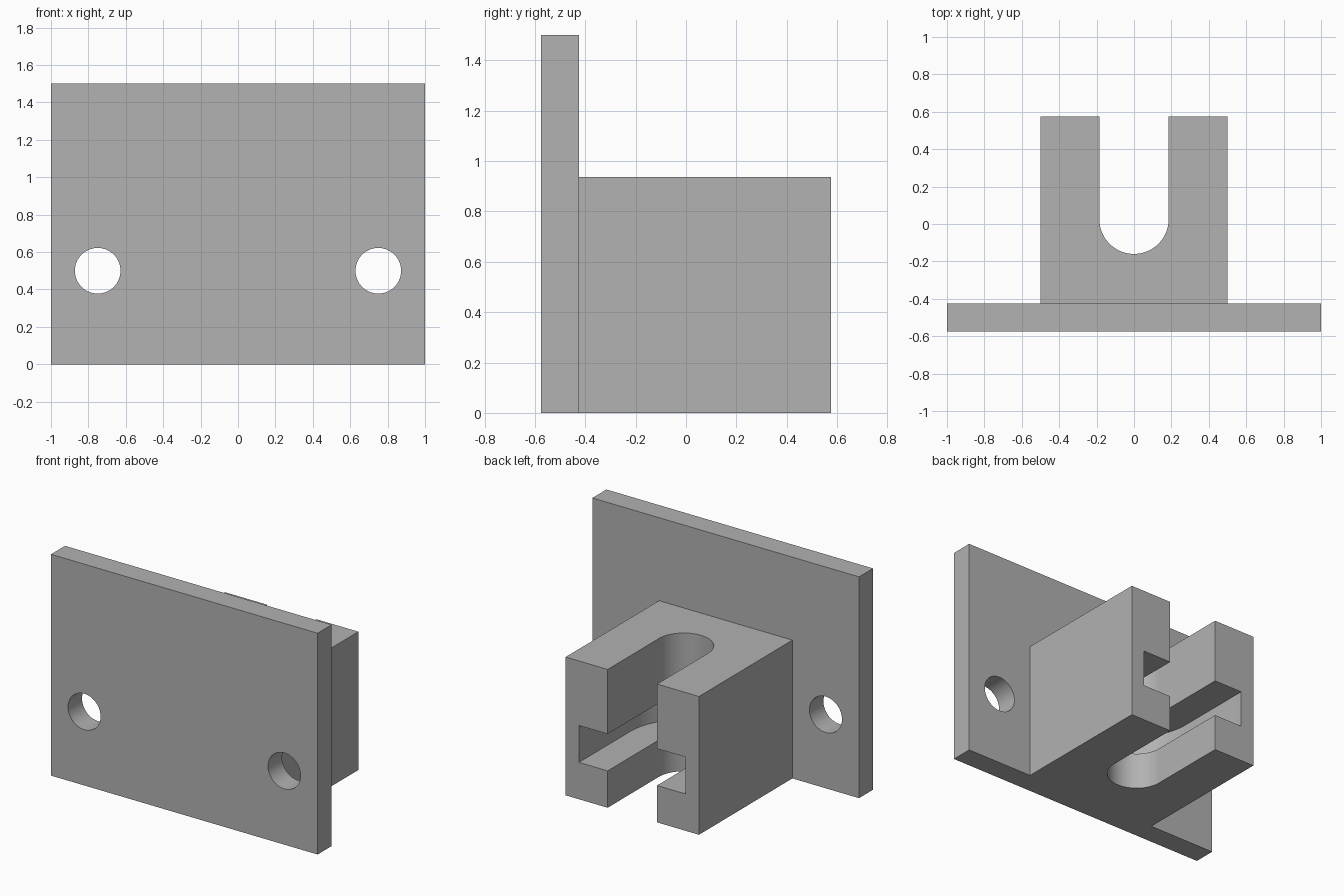
import bpy
import bmesh
from math import pi, cos, sin, radians
from mathutils import Matrix

default_cube = bpy.data.objects.get("Cube")
if default_cube:
    bpy.data.objects.remove(default_cube, do_unlink=True)

GREY = 0.445
grey = bpy.data.materials.new("plain grey")
grey.use_nodes = True
grey.diffuse_color = (GREY, GREY, GREY, 1)
grey.node_tree.nodes["Principled BSDF"].inputs["Base Color"].default_value = (GREY, GREY, GREY, 1)


def make_object(name, bm):
    bmesh.ops.recalc_face_normals(bm, faces=bm.faces)
    mesh = bpy.data.meshes.new(name)
    bm.to_mesh(mesh)
    bm.free()
    mesh.materials.append(grey)
    obj = bpy.data.objects.new(name, mesh)
    bpy.context.collection.objects.link(obj)
    return obj


def prism(name, outline, low, high):
    """Extrude a flat outline upwards from low to high."""
    bm = bmesh.new()
    face = bm.faces.new([bm.verts.new((x, y, low)) for x, y in outline])
    raised = bmesh.ops.extrude_face_region(bm, geom=[face])["geom"]
    verts = [v for v in raised if isinstance(v, bmesh.types.BMVert)]
    bmesh.ops.translate(bm, vec=(0, 0, high - low), verts=verts)
    return make_object(name, bm)


def box(name, x, y0, y1, height):
    return prism(name, [(-x, y0), (x, y0), (x, y1), (-x, y1)], 0, height)


def slot_cutter(name, radius, low, high, segments=48):
    """Round-ended channel, open towards the back."""
    arc = [(radius * cos(pi + pi * i / segments),
            SLOT_Y + radius * sin(pi + pi * i / segments)) for i in range(segments + 1)]
    return prism(name, arc + [(radius, 1), (-radius, 1)], low, high)


def hole_cutter(name, x):
    bm = bmesh.new()
    turn = Matrix.Translation((x, PLATE_Y, 0.5)) @ Matrix.Rotation(pi / 2, 4, "X")
    bmesh.ops.create_cone(bm, cap_ends=True, segments=64, radius1=0.122,
                          radius2=0.122, depth=0.5, matrix=turn)
    return make_object(name, bm)


def cut(obj, cutters):
    bpy.ops.object.select_all(action="DESELECT")
    bpy.context.view_layer.objects.active = obj
    obj.select_set(True)
    for cutter in cutters:
        cutter.hide_render = True
        mod = obj.modifiers.new("cut", "BOOLEAN")
        mod.operation = "DIFFERENCE"
        mod.solver = "EXACT"
        mod.object = cutter
        bpy.ops.object.modifier_apply(modifier=mod.name)
        bpy.data.objects.remove(cutter, do_unlink=True)
    bpy.ops.object.shade_smooth_by_angle(angle=radians(30))


SLOT_Y = 0.025
PLATE_Y = -0.5

# Mounting plate with two screw holes
plate = box("mounting_plate", 1, -0.575, -0.425, 1.5)
cut(plate, [hole_cutter("screw_hole_cutter", x) for x in (-0.75, 0.75)])

# Holder block with an open slot and a wider undercut channel
block = box("slotted_block", 0.5, -0.425, 0.575, 0.9375)
cut(block, [slot_cutter("slot_cutter", 0.185, -0.5, 1.5),
            slot_cutter("undercut_cutter", 0.4, 0.25, 0.5)])
